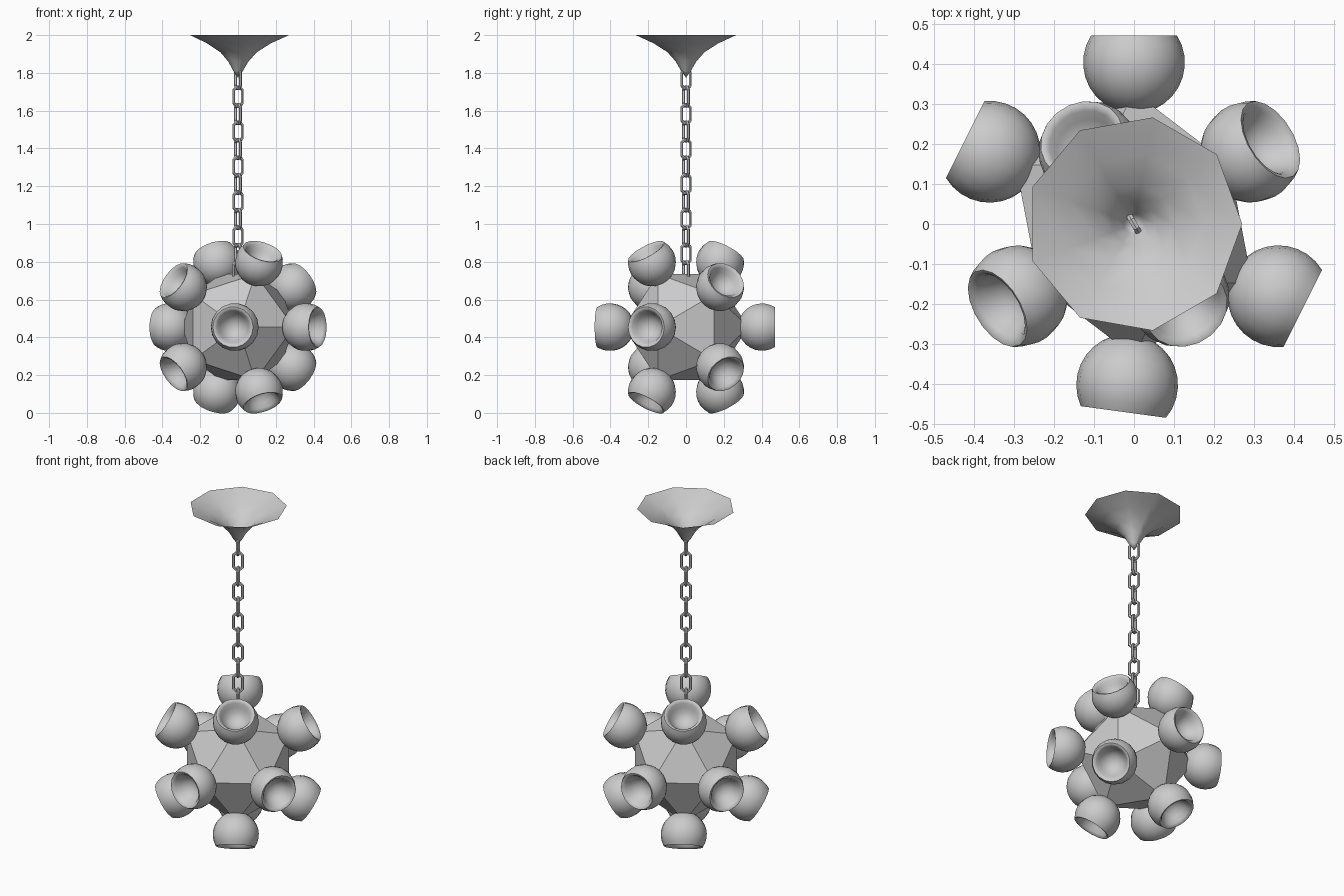
import bpy, bmesh, math
from mathutils import Vector, Matrix

if "Cube" in bpy.data.objects:
    bpy.data.objects.remove(bpy.data.objects["Cube"])

CENTRE = Vector((0, 0, 0.454))


def make_object(name, bm, smooth=None):
    bmesh.ops.recalc_face_normals(bm, faces=bm.faces)
    mesh = bpy.data.meshes.new(name)
    bm.to_mesh(mesh)
    bm.free()
    ob = bpy.data.objects.new(name, mesh)
    bpy.context.collection.objects.link(ob)
    if smooth is not None:
        bpy.ops.object.select_all(action='DESELECT')
        ob.select_set(True)
        bpy.context.view_layer.objects.active = ob
        bpy.ops.object.shade_smooth_by_angle(angle=math.radians(smooth))
    return ob


def lathe(profile, sides):
    """Spin (radius, height) points around z."""
    bm = bmesh.new()
    vs = [bm.verts.new((r, 0, z)) for r, z in profile]
    edges = [bm.edges.new(p) for p in zip(vs, vs[1:])]
    bmesh.ops.spin(bm, geom=vs + edges, cent=(0, 0, 0), axis=(0, 0, 1),
                   angle=math.tau, steps=sides, use_duplicate=False)
    bmesh.ops.remove_doubles(bm, verts=bm.verts, dist=1e-4)
    return bm


# Twelve icosahedron directions, five-fold axis along y
dirs = [Vector((0, -1, 0)), Vector((0, 1, 0))]
for i in range(5):
    a = math.tau * i / 5
    x, z = 0.8944 * math.cos(a), 0.8944 * math.sin(a)
    dirs += [Vector((x, -0.4472, z)), Vector((-x, 0.4472, z))]

# Faceted icosahedron body
bm = bmesh.new()
for d in dirs:
    bm.verts.new(CENTRE + d * 0.33)
bmesh.ops.convex_hull(bm, input=bm.verts)
make_object("body", bm)

# Bowl-shaped lamp cups: rounded outside, hollow inside, origin at the base
R, CUT = 0.127, 0.068
end = math.acos(CUT / R)
cup_profile = []
for i in range(11):
    t = math.pi + (end - math.pi) * i / 10
    cup_profile.append((max(R * math.sin(t), 0), R + R * math.cos(t)))
cup_profile += [(0.098, R + 0.066), (0.088, R + 0.055), (0.076, R + 0.03),
                (0.058, R + 0.004), (0.034, R - 0.014), (0, R - 0.02)]
for n, d in enumerate(dirs):
    cup = make_object(f"lamp_cup_{n + 1}", lathe(cup_profile, 18), 50)
    aim = Vector((-0.135, -0.99, 0)) if n == 0 else d   # front cup is slightly askew
    cup.matrix_world = (Matrix.Translation(CENTRE + d * 0.276)
                        @ aim.to_track_quat('Z', 'Y').to_matrix().to_4x4())


# Chain of chamfered links, alternating by a quarter turn
def chain_link(name, z, turn):
    bm = bmesh.new()
    n, m = 8, 6
    rings = []
    for i in range(n):
        a = math.tau * (i + 0.5) / n
        shift = 0.024 if math.sin(a) > 0 else -0.024
        ring = []
        for j in range(m):
            b = math.tau * j / m
            r = 0.028 + 0.009 * math.cos(b)
            ring.append(bm.verts.new((r * math.cos(a), 0.009 * math.sin(b),
                                      r * math.sin(a) + shift)))
        rings.append(ring)
    for i in range(n):
        p, q = rings[i], rings[(i + 1) % n]
        for j in range(m):
            k = (j + 1) % m
            bm.faces.new((p[j], p[k], q[k], q[j]))
    ob = make_object(name, bm, 30)
    ob.location.z = z
    ob.rotation_euler.z = math.radians(turn)


for k in range(12):
    chain_link(f"chain_link_{k + 1}", 1.767 - 0.0925 * k, 30 if k % 2 else -60)

# Nine-sided flared ceiling canopy, open at the top
make_object("ceiling_canopy",
            lathe([(0.27, 2.0), (0.175, 1.957), (0.1, 1.91), (0.055, 1.86),
                   (0.026, 1.81), (0, 1.775)], 9), 60)
